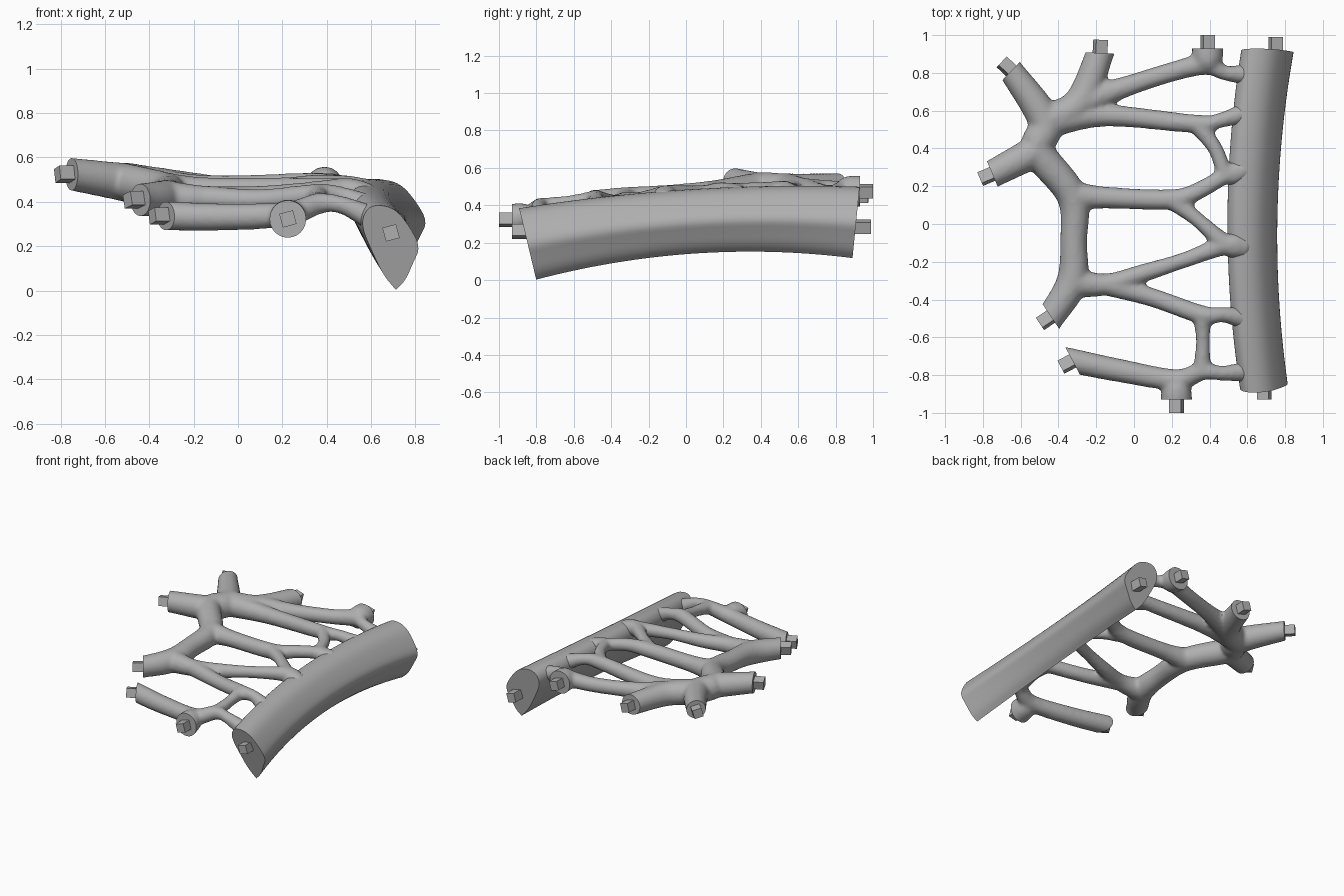
import bpy, bmesh, math
from mathutils import Vector, Matrix

if bpy.data.objects.get("Cube"):
    bpy.data.objects.remove(bpy.data.objects["Cube"])

SHADE = (0.43, 0.43, 0.43, 1)
grey = bpy.data.materials.new("plain_grey")
grey.use_nodes = True
grey.diffuse_color = SHADE
grey.node_tree.nodes["Principled BSDF"].inputs["Base Color"].default_value = SHADE


def add_object(name, bm):
    mesh = bpy.data.meshes.new(name)
    bmesh.ops.recalc_face_normals(bm, faces=bm.faces)
    bm.to_mesh(mesh)
    bm.free()
    mesh.materials.append(grey)
    ob = bpy.data.objects.new(name, mesh)
    bpy.context.collection.objects.link(ob)
    return ob


def shade_smooth(ob):
    bpy.ops.object.select_all(action='DESELECT')
    ob.select_set(True)
    bpy.context.view_layer.objects.active = ob
    bpy.ops.object.shade_smooth_by_angle(angle=math.radians(35))


def height(x, y):
    """Gently domed sheet: it rises on the outer side, sags in front and dips into the rail."""
    dome = 0.445 + 0.07 * y - 0.07 * y * y
    ridge = (0.025 + 0.03 * max(0, -y)) * math.exp(-((x - 0.4) / 0.15) ** 2)
    rise = 0.165 * max(0, -x - 0.35)
    sag = 0.13 * max(0, -y - 0.5) * max(0, 0.4 - x)
    dip = 0.25 * max(0, x - 0.48)
    return dome + ridge + rise - sag - dip


# Joints of the framework: x, y, branch radius
joints = {
    "outer_tip": (-.65, .81, .063), "side_tip": (-.75, .265, .07),
    "back_tip": (-.18, .905, .07), "front_tip": (-.44, -.49, .07),
    "base_tip": (-.325, -.725, .062),
    "back_boss_tip": (.39, .93, .08), "front_boss_tip": (.225, -.93, .08),
    "back_boss": (.39, .875, .078), "front_boss": (.225, -.88, .076),
    "back_pass": (.38, .845, .052), "front_pass": (.22, -.825, .052),
    "crown": (-.47, .54, .085), "fork": (-.51, .39, .083), "hip": (-.33, .15, .076),
    "waist": (-.32, -.1, .068), "heel": (-.33, -.31, .078), "cross": (-.29, .64, .08),
    "top_rib": (-.05, .725, .052), "top_run": (.2, .805, .048),
    "top_neck": (.48, .8, .036), "top_root": (.61, .79, .056),
    "back_rib": (-.15, .575, .055), "back_knot": (.33, .53, .045),
    "back_neck": (.46, .55, .036), "back_root": (.6, .59, .056),
    "back_brace": (.43, .4, .036), "bend": (.49, .26, .042), "bend_root": (.57, .28, .06),
    "mid_rib": (-.15, .14, .054), "mid_knot": (.2, .13, .05), "mid_run": (.35, .18, .042),
    "mid_brace": (.34, .02, .036), "meet": (.49, -.11, .05), "meet_root": (.57, -.12, .065),
    "front_rib": (-.15, -.32, .054), "front_run": (.05, -.26, .045),
    "front_neck": (.27, -.19, .038),
    "low_run": (.1, -.39, .046), "low_knot": (.36, -.48, .046),
    "low_neck": (.47, -.48, .037), "low_root": (.59, -.5, .058),
    "rung": (.365, -.62, .034), "rung_foot": (.36, -.78, .044),
    "base_rib": (-.08, -.775, .058), "base_neck": (.47, -.79, .036), "base_root": (.62, -.78, .056),
}

# Branches as runs of joints
branches = [
    "outer_tip crown fork hip waist heel front_tip",
    "side_tip fork",
    "crown cross back_tip",
    "cross top_rib top_run back_pass top_neck top_root",
    "crown back_rib back_knot back_neck back_root",
    "back_knot back_brace bend bend_root",
    "hip mid_rib mid_knot mid_run bend bend_root",
    "mid_knot mid_brace meet meet_root",
    "heel front_rib front_run front_neck meet meet_root",
    "front_rib low_run low_knot low_neck low_root",
    "low_knot rung rung_foot",
    "base_tip base_rib front_pass rung_foot base_neck base_root",
    "back_boss back_boss_tip",
    "front_boss front_boss_tip",
]


def joint(name):
    x, y, radius = joints[name]
    return Vector((x, y, height(x, y), radius))


def overshoot(end, inner):
    """Point just past a tip, so the tip can be cut flat."""
    step = (end - inner).xyz.normalized() * 0.055
    return end + Vector((*step, 0))


def spline(p, steps=5):
    """Smooth path with varying radius through the given points."""
    p = [2 * p[0] - p[1]] + p + [2 * p[-1] - p[-2]]
    out = []
    for a, b, c, d in zip(p, p[1:], p[2:], p[3:]):
        for i in range(steps):
            t = i / steps
            out.append(0.5 * (2 * b + (c - a) * t + (2 * a - 5 * b + 4 * c - d) * t * t
                              + (3 * b - a - 3 * c + d) * t ** 3))
    return out + [p[-2]]


def tube(bm, names):
    points = [joint(n) for n in names]
    if names[0].endswith("_tip"):
        points.insert(0, overshoot(points[0], points[1]))
    if names[-1].endswith("_tip"):
        points.append(overshoot(points[-1], points[-2]))
    path = spline(points)
    swell = 0.004  # makes up for the shrinkage of the smoothing
    for q in path:
        bmesh.ops.create_icosphere(bm, subdivisions=2, radius=q.w + swell,
                                   matrix=Matrix.Translation(q.xyz))
    for a, b in zip(path, path[1:]):
        d = b.xyz - a.xyz
        turn = d.to_track_quat('Z', 'Y').to_matrix().to_4x4()
        bmesh.ops.create_cone(bm, cap_ends=True, segments=20, radius1=a.w + swell,
                              radius2=b.w + swell, depth=d.length,
                              matrix=Matrix.Translation((a.xyz + b.xyz) / 2) @ turn)


bm = bmesh.new()
for run in branches:
    tube(bm, run.split())
raw = add_object("framework_raw", bm)

# Melt the tubes into one skin
remesh = raw.modifiers.new("merge", 'REMESH')
remesh.mode = 'VOXEL'
remesh.voxel_size = 0.012
soft = raw.modifiers.new("soften", 'SMOOTH')
soft.factor = 0.5
soft.iterations = 9
graph = bpy.context.evaluated_depsgraph_get()
merged = bpy.data.meshes.new_from_object(raw.evaluated_get(graph))
bpy.data.objects.remove(raw)
bm = bmesh.new()
bm.from_mesh(merged)
bpy.data.meshes.remove(merged)

# Flat cuts at the tips, each facing a heading in degrees
headings = {"outer_tip": 136, "side_tip": 203, "back_tip": 87, "front_tip": 214,
            "base_tip": 208, "back_boss_tip": 90, "front_boss_tip": -90}
pegs = {}
for name, heading in headings.items():
    centre = joint(name).xyz
    a = math.radians(heading)
    normal = Vector((math.cos(a), math.sin(a), 0))
    pegs[name] = (centre, normal)
    near = {v for v in bm.verts if (v.co - centre).length < 0.18}
    faces = [f for f in bm.faces if all(v in near for v in f.verts)]
    edges = {e for f in faces for e in f.edges}
    verts = {v for f in faces for v in f.verts}
    bmesh.ops.bisect_plane(bm, geom=list(verts) + list(edges) + faces, dist=0.0001,
                           plane_co=centre, plane_no=normal, clear_outer=True)
    bmesh.ops.holes_fill(bm, edges=[e for e in bm.edges if e.is_boundary], sides=0)
shade_smooth(add_object("branch_framework", bm))

# Curved rail: a hooked section, rounded by corner cutting, swept along y
section = [(.712, .003), (.655, .07), (.6, .185), (.56, .28), (.565, .345), (.61, .39),
           (.71, .372), (.78, .28), (.822, .195), (.79, .125), (.755, .045), (.712, .003)]
for _ in range(2):
    cut = [section[0]]
    for (ax, az), (bx, bz) in zip(section, section[1:]):
        cut += [(ax + (bx - ax) * t, az + (bz - az) * t) for t in (0.25, 0.75)]
    section = cut + [section[-1]]
section.pop()
bm = bmesh.new()
rings = []
for k in range(33):
    t = k / 32
    bow = 1 - (2 * t - 1) ** 2
    lean = 0.34 * t - 0.24
    rings.append([bm.verts.new((x + 0.1 * t * (x - 0.5) - 0.07 * bow,
                                1.69 * t - 0.8 + lean * z,
                                z + 0.115 * t + (0.082 - 0.1 * z) * bow)) for x, z in section])
for a, b in zip(rings, rings[1:]):
    for i in range(len(a)):
        bm.faces.new((a[i - 1], a[i], b[i], b[i - 1]))
bm.faces.new(rings[0])
bm.faces.new(rings[-1])
shade_smooth(add_object("curved_rail", bm))

# Square connector pegs on every cut end, slightly twisted
pegs["rail_front"] = (Vector((.69, -.86, .26)), Vector((0, -1, 0)))
pegs["rail_back"] = (Vector((.75, .92, .285)), Vector((0, 1, 0)))
twist = Matrix.Rotation(math.radians(15), 4, 'Z')
for name, (centre, normal) in pegs.items():
    turn = normal.to_track_quat('Z', 'Y').to_matrix().to_4x4()
    bm = bmesh.new()
    bmesh.ops.create_cube(bm, size=1, matrix=Matrix.Translation(centre + normal * 0.02)
                          @ turn @ twist @ Matrix.Diagonal((.064, .064, .1, 1)))
    add_object(name.replace("_tip", "") + "_peg", bm)
